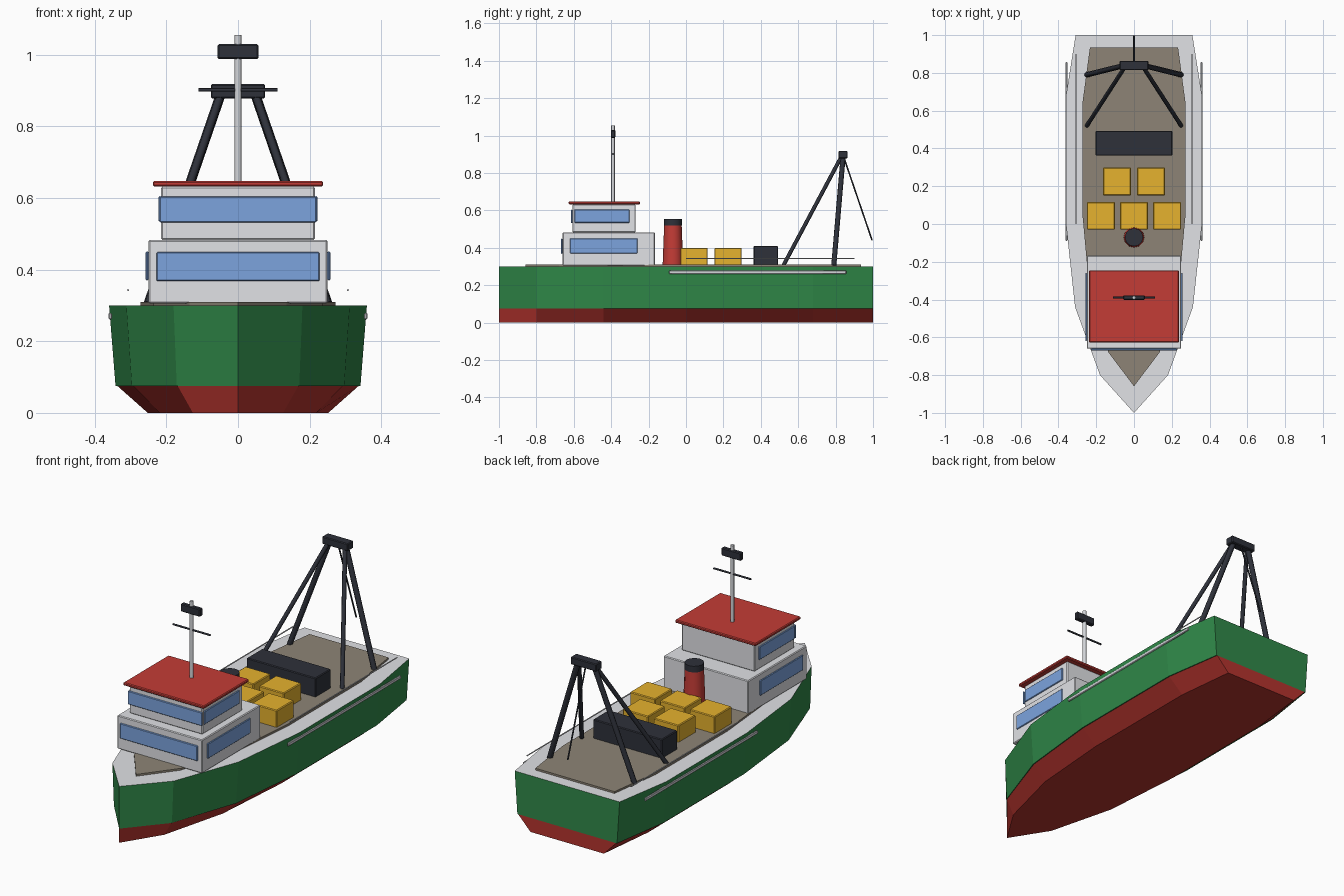
import bpy, bmesh
from mathutils import Vector

cube = bpy.data.objects.get("Cube")
if cube:
    bpy.data.objects.remove(cube, do_unlink=True)


def material(name, *rgb):
    """Flat colour from 0-255 display values, stored as linear."""
    lin = [((c / 255 + 0.055) / 1.055) ** 2.4 for c in rgb]
    m = bpy.data.materials.new(name)
    m.use_nodes = True
    m.diffuse_color = (*lin, 1)
    m.node_tree.nodes["Principled BSDF"].inputs["Base Color"].default_value = (*lin, 1)
    return m


GREEN = material("hull green", 48, 137, 73)
KEEL_RED = material("keel red", 181, 52, 46)
RED = material("roof red", 196, 60, 54)
GREY = material("light grey", 225, 226, 230)
BROWN = material("deck brown", 141, 132, 118)
DARK = material("dark steel", 46, 49, 58)
YELLOW = material("crate yellow", 230, 178, 46)
BLUE = material("window blue", 124, 164, 222)
METAL = material("pale metal", 212, 214, 218)


def add_object(name, bm, *mats):
    mesh = bpy.data.meshes.new(name)
    bmesh.ops.recalc_face_normals(bm, faces=bm.faces)
    bm.to_mesh(mesh)
    bm.free()
    for m in mats:
        mesh.materials.append(m)
    obj = bpy.data.objects.new(name, mesh)
    bpy.context.collection.objects.link(obj)
    return obj


def box(name, mat, x, y, z, bevel=0.004):
    """Box between (min, max) pairs, with softened edges."""
    bm = bmesh.new()
    bmesh.ops.create_cube(bm, size=1)
    for v in bm.verts:
        v.co = [r[0] + (c + 0.5) * (r[1] - r[0]) for c, r in zip(v.co, (x, y, z))]
    obj = add_object(name, bm, mat)
    mod = obj.modifiers.new("soft edges", "BEVEL")
    mod.width = bevel
    mod.segments = 1
    return obj


def rod(name, mat, a, b, r1, r2=None, sides=8):
    """Straight tapered rod from a to b."""
    a, b = Vector(a), Vector(b)
    bm = bmesh.new()
    bmesh.ops.create_cone(bm, cap_ends=True, segments=sides, radius1=r1,
                          radius2=r1 if r2 is None else r2, depth=(b - a).length)
    turn = (b - a).to_track_quat("Z", "Y")
    for v in bm.verts:
        v.co = turn @ v.co + (a + b) / 2
    obj = add_object(name, bm, mat)
    bpy.context.view_layer.objects.active = obj
    obj.select_set(True)
    bpy.ops.object.shade_smooth_by_angle(angle=0.9)
    obj.select_set(False)
    return obj


# Half outline of the hull from bow to stern, mirrored into a full loop
HALF = [(0.18, -0.8), (0.312, -0.44), (0.36, 0), (0.36, 0.68), (0.309, 1)]
OUTLINE = [(0, -1)] + HALF + [(-x, y) for x, y in reversed(HALF)]


def loft(name, mats, low, high):
    """Solid between two scaled outlines: (z, x scale, y scale, y shift)."""
    bm = bmesh.new()
    rings = [[bm.verts.new((x * sx, y * sy + dy, z)) for x, y in OUTLINE]
             for z, sx, sy, dy in (low, high)]
    n = len(OUTLINE)
    for i in range(n):
        j = (i + 1) % n
        bm.faces.new((rings[0][i], rings[0][j], rings[1][j], rings[1][i]))
    bm.faces.new(rings[0])
    bm.faces.new(rings[1]).material_index = len(mats) - 1
    return add_object(name, bm, *mats)


# Hull and deck
loft("lower_hull", [KEEL_RED], (0, 0.7, 1, 0), (0.075, 0.935, 1, 0))
loft("upper_hull", [GREEN, GREY], (0.075, 0.95, 1, 0), (0.3, 1, 1, 0))
loft("deck", [BROWN], (0.3, 0.755, 0.897, 0.038), (0.31, 0.755, 0.897, 0.038))

# Wheelhouse
box("lower_cabin", GREY, (-0.25, 0.25), (-0.66, -0.167), (0.305, 0.483))
box("upper_cabin", GREY, (-0.215, 0.215), (-0.607, -0.27), (0.483, 0.632))
box("cabin_roof", RED, (-0.238, 0.238), (-0.627, -0.246), (0.632, 0.648))
box("lower_front_window", BLUE, (-0.228, 0.228), (-0.669, -0.66), (0.368, 0.449), 0.003)
box("upper_front_window", BLUE, (-0.219, 0.219), (-0.616, -0.607), (0.532, 0.604), 0.003)

# Funnel
rod("funnel", RED, (0, -0.07, 0.305), (0, -0.07, 0.52), 0.055, 0.047, 12)
rod("funnel_cap", DARK, (0, -0.07, 0.52), (0, -0.07, 0.553), 0.048, sides=12)

# Mast
rod("mast", METAL, (0, -0.39, 0.645), (0, -0.39, 1.055), 0.01)
rod("mast_yard", DARK, (-0.11, -0.39, 0.902), (0.11, -0.39, 0.902), 0.005)
box("mast_radar", DARK, (-0.057, 0.057), (-0.402, -0.378), (0.988, 1.03))

# Cargo
for x, y in ((-0.09, 0.225), (0.09, 0.225), (-0.175, 0.043), (0, 0.043), (0.175, 0.043)):
    box("crate", YELLOW, (x - 0.074, x + 0.074), (y - 0.073, y + 0.073), (0.305, 0.4))
box("winch_housing", DARK, (-0.203, 0.203), (0.362, 0.493), (0.305, 0.41))

# Stern gantry
box("gantry_head", DARK, (-0.076, 0.076), (0.815, 0.864), (0.878, 0.918))
rod("gantry_cable", DARK, (0, 0.845, 0.88), (0, 0.995, 0.44), 0.004)

# Mirrored parts
for side, s in (("left", 1), ("right", -1)):
    for level, x, y, z in (("lower", 0.25, (-0.62, -0.26), (0.37, 0.451)),
                           ("upper", 0.214, (-0.597, -0.302), (0.534, 0.605))):
        box(f"{level}_{side}_window", BLUE, sorted((s * x, s * (x + 0.008))), y, z, 0.003)
    rod(f"{side}_rear_gantry_leg", DARK, (s * 0.25, 0.79, 0.305), (s * 0.048, 0.84, 0.89), 0.014)
    rod(f"{side}_fore_gantry_leg", DARK, (s * 0.25, 0.52, 0.305), (s * 0.048, 0.832, 0.89), 0.011)
    rod(f"{side}_rail", METAL, (s * 0.307, 0, 0.343), (s * 0.307, 0.9, 0.343), 0.003)
    box(f"{side}_fender", METAL, sorted((s * 0.352, s * 0.362)), (-0.09, 0.857),
        (0.261, 0.279), 0.003)
